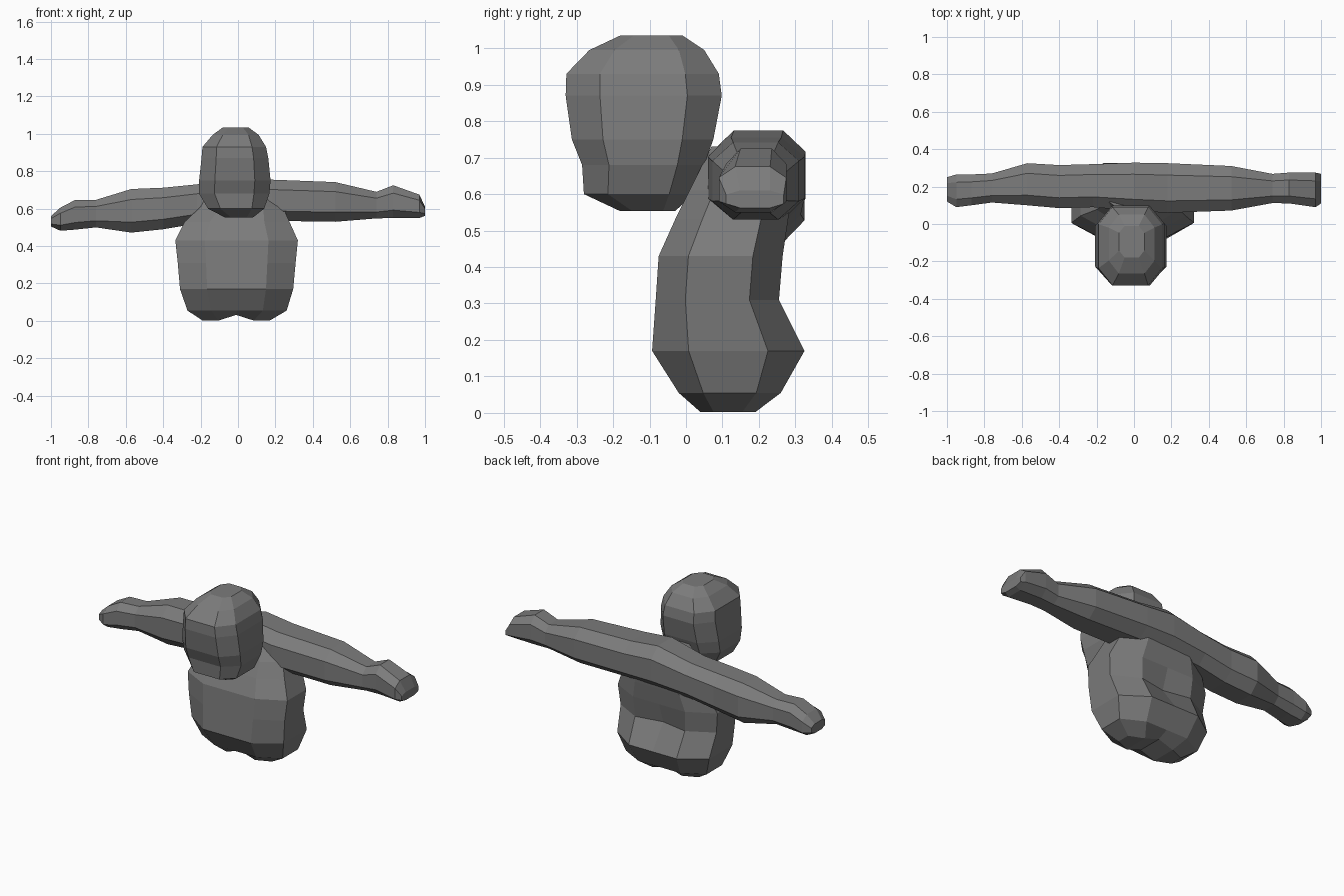
import bpy, bmesh
from mathutils import Vector

grey = bpy.data.materials.new("dark_grey")
grey.diffuse_color = (0.2, 0.2, 0.2, 1)


def section(a0, a1, b0, b1, cut):
    """Rectangle with cut corners and a midpoint on the two long sides."""
    ca, cb = (a1 - a0) * cut, (b1 - b0) * cut
    m = (a0 + a1) / 2
    return [(a0 + ca, b0), (m, b0), (a1 - ca, b0), (a1, b0 + cb), (a1, b1 - cb),
            (a1 - ca, b1), (m, b1), (a0 + ca, b1), (a0, b1 - cb), (a0, b0 + cb)]


def loft(name, rings, place, cut, tweak=None):
    """Skin a row of sections (t, a0, a1, b0, b1) into a closed faceted body."""
    bm = bmesh.new()
    rows = [[bm.verts.new(place(t, a, b)) for a, b in section(a0, a1, b0, b1, cut)]
            for t, a0, a1, b0, b1 in rings]
    if tweak:
        tweak(rows)
    n = len(rows[0])
    for lo, hi in zip(rows, rows[1:]):
        for i in range(n):
            j = (i + 1) % n
            bm.faces.new((lo[i], lo[j], hi[j], hi[i]))
    bm.faces.new(rows[0][::-1])
    bm.faces.new(rows[-1])
    bmesh.ops.triangulate(bm, faces=[f for f in bm.faces if len(f.verts) > 4])
    bmesh.ops.recalc_face_normals(bm, faces=bm.faces)
    me = bpy.data.meshes.new(name)
    bm.to_mesh(me)
    bm.free()
    me.materials.append(grey)
    ob = bpy.data.objects.new(name, me)
    bpy.context.collection.objects.link(ob)
    return ob


def upright(t, a, b):
    return Vector((a, b, t))


def sideways(t, a, b):
    return Vector((t, a, b))


def shape_torso(rows):
    # dip between the two bumps at the base, and a crease down the back
    for i in (1, 6):
        rows[0][i].co.z += 0.03
    rows[3][6].co.y -= 0.03


# Torso: z, then x and y extents, leaning back into the arms
loft("torso", [
    (0.002, -0.19, 0.17, 0.04, 0.19),
    (0.055, -0.27, 0.26, -0.02, 0.26),
    (0.17, -0.31, 0.295, -0.093, 0.325),
    (0.31, -0.322, 0.308, -0.083, 0.255),
    (0.43, -0.335, 0.32, -0.075, 0.265),
    (0.53, -0.285, 0.275, -0.03, 0.28),
    (0.61, -0.20, 0.24, 0.01, 0.29),
    (0.73, -0.13, 0.12, 0.07, 0.26),
], upright, 0.24, shape_torso)

# Arms: one bar through the shoulders; x, then y and z extents
loft("arms", [
    (-1.0, 0.12, 0.25, 0.505, 0.56),
    (-0.95, 0.09, 0.265, 0.482, 0.605),
    (-0.87, 0.10, 0.265, 0.488, 0.647),
    (-0.76, 0.115, 0.27, 0.50, 0.647),
    (-0.57, 0.10, 0.325, 0.472, 0.705),
    (-0.40, 0.085, 0.315, 0.49, 0.712),
    (-0.22, 0.09, 0.32, 0.52, 0.73),
    (0.0, 0.07, 0.328, 0.53, 0.775),
    (0.18, 0.06, 0.325, 0.535, 0.755),
    (0.52, 0.072, 0.31, 0.53, 0.742),
    (0.74, 0.112, 0.268, 0.548, 0.69),
    (0.83, 0.11, 0.275, 0.55, 0.725),
    (0.97, 0.09, 0.275, 0.55, 0.675),
    (1.0, 0.11, 0.268, 0.562, 0.61),
], sideways, 0.24)

# Head: z, then x and y extents, hanging forward of the shoulders
loft("head", [
    (0.553, -0.07, 0.08, -0.18, -0.03),
    (0.60, -0.16, 0.14, -0.28, 0.02),
    (0.68, -0.208, 0.168, -0.285, 0.05),
    (0.75, -0.208, 0.174, -0.313, 0.075),
    (0.87, -0.195, 0.162, -0.33, 0.098),
    (0.93, -0.19, 0.15, -0.328, 0.09),
    (0.995, -0.135, 0.11, -0.265, 0.05),
    (1.035, -0.08, 0.055, -0.18, -0.01),
], upright, 0.22)
